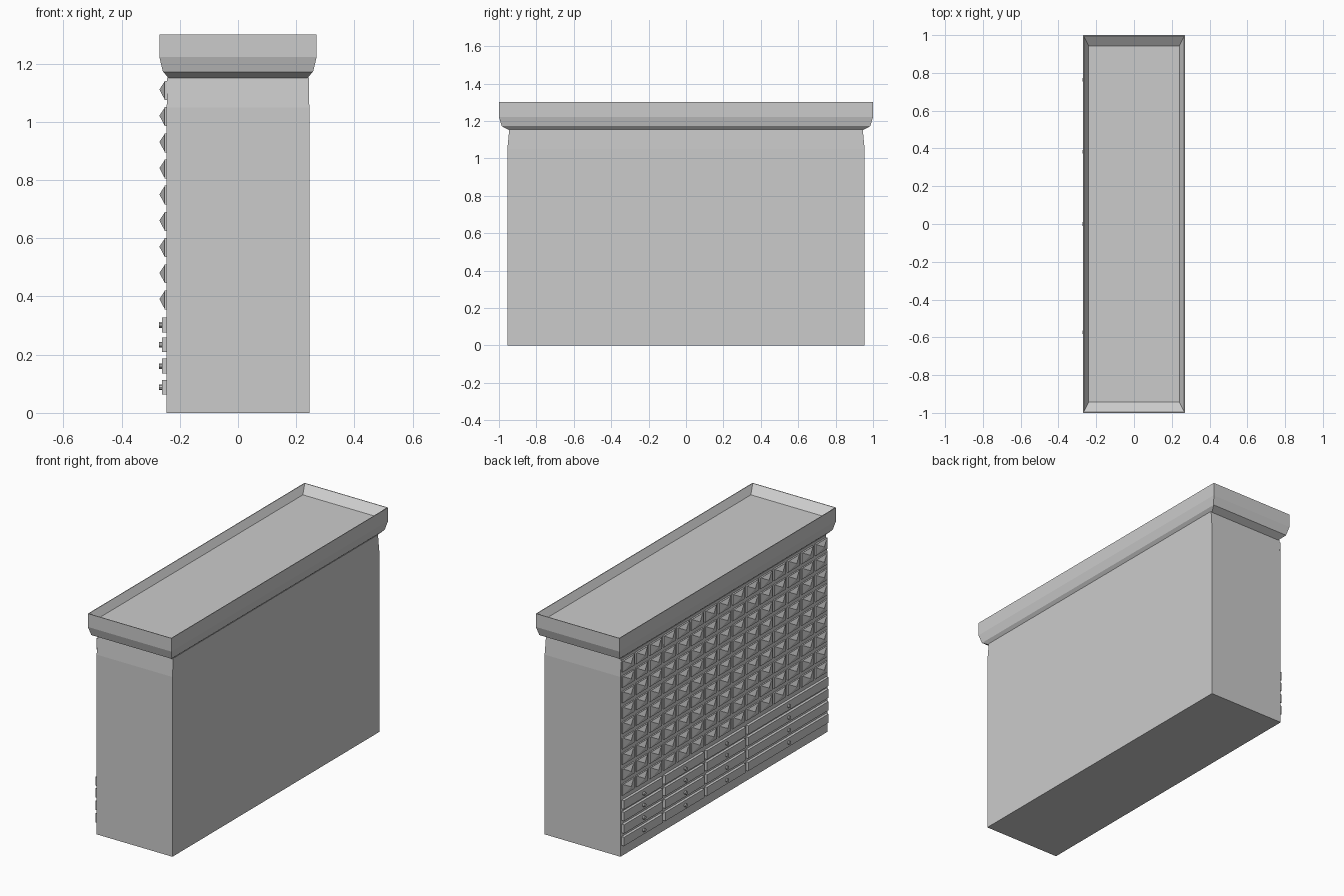
import bpy, bmesh, math
from mathutils import Matrix

if "Cube" in bpy.data.objects:
    bpy.data.objects.remove(bpy.data.objects["Cube"])

mat = bpy.data.materials.new("plain grey")
mat.diffuse_color = (0.6, 0.6, 0.6, 1)
mat.use_nodes = True
mat.node_tree.nodes["Principled BSDF"].inputs["Base Color"].default_value = mat.diffuse_color


def finish(bm, name):
    bmesh.ops.recalc_face_normals(bm, faces=bm.faces)
    me = bpy.data.meshes.new(name)
    bm.to_mesh(me)
    bm.free()
    me.materials.append(mat)
    ob = bpy.data.objects.new(name, me)
    bpy.context.collection.objects.link(ob)
    return ob


def loft(name, rings):
    """Stack of rectangles (half x, half y, z), capped at both ends."""
    bm = bmesh.new()
    loops = [[bm.verts.new((sx * x, sy * y, z))
              for sx, sy in ((-1, -1), (1, -1), (1, 1), (-1, 1))] for x, y, z in rings]
    for a, b in zip(loops, loops[1:]):
        for i in range(4):
            j = (i + 1) % 4
            bm.faces.new((a[i], a[j], b[j], b[i]))
    bm.faces.new(loops[0][::-1])
    bm.faces.new(loops[-1])
    return finish(bm, name)


def add_box(bm, x0, x1, y, z, w, h):
    m = Matrix.Translation(((x0 + x1) / 2, y, z)) @ Matrix.Diagonal((abs(x1 - x0), w, h, 1))
    bmesh.ops.create_cube(bm, size=1, matrix=m)


FACE = -0.245   # front plane of the drawer side

# Cabinet body, narrowing slightly at the ends near the top
loft("cabinet_body", [(0.245, 0.955, 0), (0.245, 0.955, 1.05), (0.243, 0.945, 1.155)])

# Overhanging counter top with a sunken tray
loft("counter_top", [(0.237, 0.945, 1.15), (0.258, 0.985, 1.172), (0.270, 1.0, 1.222),
                     (0.270, 1.0, 1.30), (0.266, 0.996, 1.30), (0.240, 0.942, 1.26)])

# Grid of small pointed drawers
bm = bmesh.new()
pitch = 1.91 / 15
for row in range(9):
    z = 0.388 + row * 0.09
    for col in range(15):
        y = (col - 7) * pitch
        add_box(bm, FACE + 0.004, -0.253, y, z, 0.108, 0.065)
        base = [bm.verts.new((-0.253, y + sy * 0.046, z + sz * 0.029))
                for sy, sz in ((-1, -1), (1, -1), (1, 1), (-1, 1))]
        tip = bm.verts.new((-0.27, y, z + 0.003))
        for i in range(4):
            bm.faces.new((base[i], base[(i + 1) % 4], tip))
finish(bm, "small_drawers")

# Long drawers below: three narrow columns and one double-width column
drawers, knobs = bmesh.new(), bmesh.new()
turn = Matrix.Rotation(math.pi / 2, 4, 'Y')
for y, w in ((0.764, 0.36), (0.382, 0.36), (0.0, 0.36), (-0.573, 0.742)):
    for z in (0.302, 0.234, 0.161, 0.088):
        add_box(drawers, FACE + 0.004, -0.261, y, z, w, 0.051)
        bmesh.ops.create_cone(knobs, cap_ends=True, segments=10, radius1=0.01, radius2=0.01,
                              depth=0.014, matrix=Matrix.Translation((-0.265, y, z)) @ turn)
finish(drawers, "long_drawers")
finish(knobs, "drawer_knobs")
